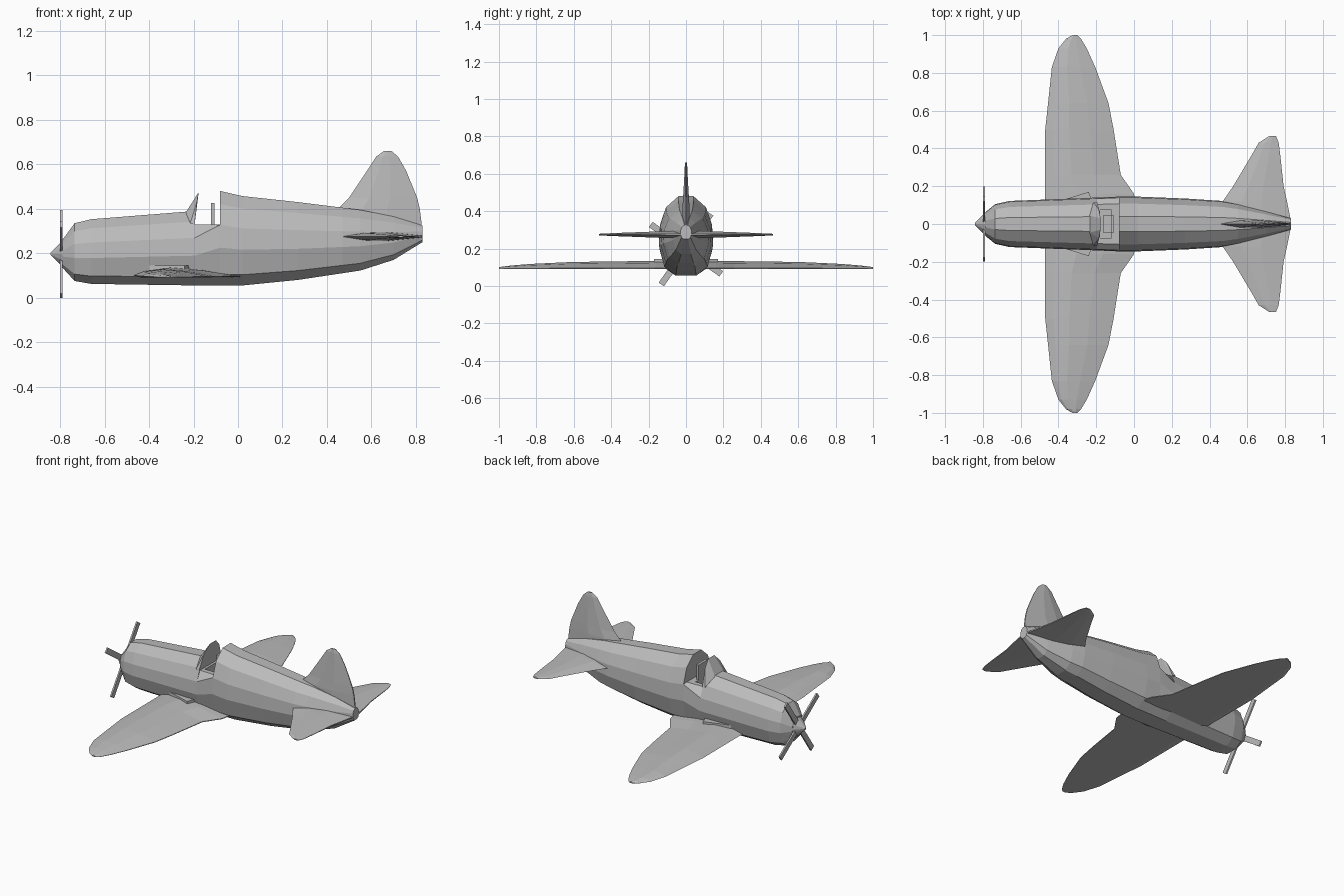
import bpy, bmesh
from math import radians
from mathutils import Matrix, Vector

if "Cube" in bpy.data.objects:
    bpy.data.objects.remove(bpy.data.objects["Cube"], do_unlink=True)

GREY = (0.5, 0.5, 0.5, 1)
grey = bpy.data.materials.new("plain_grey")
grey.use_nodes = True
grey.diffuse_color = GREY
grey.node_tree.nodes["Principled BSDF"].inputs["Base Color"].default_value = GREY


def finish(name, bm):
    bmesh.ops.recalc_face_normals(bm, faces=bm.faces)
    mesh = bpy.data.meshes.new(name)
    bm.to_mesh(mesh)
    bm.free()
    mesh.materials.append(grey)
    obj = bpy.data.objects.new(name, mesh)
    bpy.context.scene.collection.objects.link(obj)
    return obj


def loft(name, rings):
    """Skin a list of equal-sized point rings and cap both ends."""
    bm = bmesh.new()
    rows = [[bm.verts.new(p) for p in ring] for ring in rings]
    n = len(rows[0])
    for a, b in zip(rows, rows[1:]):
        for i in range(n):
            j = (i + 1) % n
            bm.faces.new((a[i], a[j], b[j], b[i]))
    bm.faces.new(rows[0])
    bm.faces.new(rows[-1])
    bmesh.ops.remove_doubles(bm, verts=bm.verts, dist=0.0005)
    return finish(name, bm)


def hull(name, points):
    bm = bmesh.new()
    for p in points:
        bm.verts.new(p)
    bmesh.ops.convex_hull(bm, input=bm.verts)
    return finish(name, bm)


def box(name, size, centre, rot=Matrix()):
    bm = bmesh.new()
    m = Matrix.Translation(centre) @ rot @ Matrix.Diagonal((*size, 1))
    bmesh.ops.create_cube(bm, size=1, matrix=m)
    return finish(name, bm)


def mirror_y(obj):
    mod = obj.modifiers.new("mirror", 'MIRROR')
    mod.use_axis = (False, True, False)
    return obj


# Fuselage: x, bottom, top, half width, highest point kept
HALF = [(0.38, 0), (0.8, 0.12), (1, 0.4), (0.96, 0.64), (0.74, 0.86), (0.28, 1)]
RING = HALF + [(-y, z) for y, z in reversed(HALF)]
SILL = 0.33
sections = [
    (-0.79, 0.135, 0.26, 0.06, 1), (-0.735, 0.075, 0.335, 0.105, 1),
    (-0.66, 0.062, 0.353, 0.122, 1), (-0.195, 0.055, 0.39, 0.14, 1),
    (-0.195, 0.055, 0.39, 0.14, SILL), (-0.08, 0.055, 0.48, 0.145, SILL),
    (-0.08, 0.055, 0.48, 0.145, 1), (0.02, 0.055, 0.457, 0.145, 1),
    (0.27, 0.08, 0.43, 0.135, 1), (0.47, 0.11, 0.405, 0.122, 1),
    (0.55, 0.122, 0.395, 0.107, 1), (0.7, 0.17, 0.365, 0.068, 1),
    (0.83, 0.25, 0.325, 0.03, 1),
]
fuselage = loft("fuselage", [
    [(x, w * fy, min(lo + (hi - lo) * fz, cut)) for fy, fz in RING]
    for x, lo, hi, w, cut in sections])

# Cockpit well
cutter = box("cockpit_cutter", (0.06, 0.15, 0.12), (-0.15, 0, 0.30))
cutter.hide_render = True
cutter.hide_viewport = True
cutter.display_type = 'WIRE'
well = fuselage.modifiers.new("cockpit_well", 'BOOLEAN')
well.operation = 'DIFFERENCE'
well.object = cutter

# Seat and windshield
box("seat_back", (0.016, 0.09, 0.12), (-0.113, 0, 0.365))
box("seat_cushion", (0.05, 0.09, 0.03), (-0.14, 0, 0.255))
hull("windshield", [(x, s * y, z) for s in (-1, 1) for x, y, z in (
    (-0.235, 0.045, 0.383), (-0.215, 0.115, 0.335), (-0.195, 0.115, 0.33),
    (-0.177, 0.03, 0.475), (-0.185, 0.075, 0.43))])


# Flying surfaces: stations of span, leading edge, trailing edge, thickness
def surface(name, stations, foil, place):
    return loft(name, [
        [place(le + (te - le) * u, span, thick * v) for u, v in foil]
        for span, le, te, thick in stations])


FLAT_FOIL = [(0, 0.25), (0.12, 0.7), (0.35, 1), (0.65, 0.75), (1, 0.15),
             (1, 0.05), (0.5, 0), (0.1, 0)]
EVEN_FOIL = [(0, 0), (0.3, 0.9), (0.6, 1), (1, 0.2),
             (1, -0.2), (0.6, -1), (0.3, -0.9)]

mirror_y(surface("wing", [
    (0.04, -0.47, 0.02, 0.045), (0.16, -0.47, 0.0, 0.045),
    (0.26, -0.47, -0.07, 0.043), (0.5, -0.47, -0.108, 0.04),
    (0.64, -0.455, -0.135, 0.037), (0.83, -0.435, -0.205, 0.028),
    (0.93, -0.4, -0.25, 0.02), (0.98, -0.36, -0.28, 0.014),
    (1.0, -0.325, -0.3, 0.01)], FLAT_FOIL,
    lambda x, s, t: (x, s, 0.09 + t)))

mirror_y(surface("tailplane", [
    (0.02, 0.46, 0.83, 0.02), (0.12, 0.47, 0.81, 0.018),
    (0.2, 0.525, 0.792, 0.015), (0.36, 0.62, 0.775, 0.009),
    (0.43, 0.66, 0.766, 0.006), (0.465, 0.715, 0.752, 0.004)],
    EVEN_FOIL, lambda x, s, t: (x, s, 0.275 + t)))

surface("tail_fin", [
    (0.3, 0.45, 0.83, 0.02), (0.4, 0.45, 0.818, 0.02),
    (0.45, 0.5, 0.806, 0.017), (0.57, 0.58, 0.757, 0.01),
    (0.635, 0.622, 0.72, 0.007), (0.66, 0.657, 0.69, 0.004)],
    EVEN_FOIL, lambda x, s, t: (x, t, s))

# Wedges at the wing roots
mirror_y(hull("wing_root_wedge", [
    (x, y, z) for z in (0.12, 0.145) for x, y in
    ((-0.4, 0.12), (-0.24, 0.17), (-0.22, 0.12))]))

# Nose cone and propeller
HUB = Vector((-0.795, 0, 0.197))
bm = bmesh.new()
bmesh.ops.create_cone(
    bm, cap_ends=True, segments=12, radius1=0.06, radius2=0.006, depth=0.055,
    matrix=Matrix.Translation(HUB + Vector((-0.02, 0, 0)))
    @ Matrix.Rotation(radians(-90), 4, 'Y'))
finish("nose_cone", bm)

for i in range(4):
    spin = Matrix.Rotation(radians(-35 + 90 * i), 4, 'X')
    box(f"propeller_blade_{i + 1}", (0.01, 0.034, 0.19),
        HUB + spin @ Vector((0, 0, 0.135)), spin)
